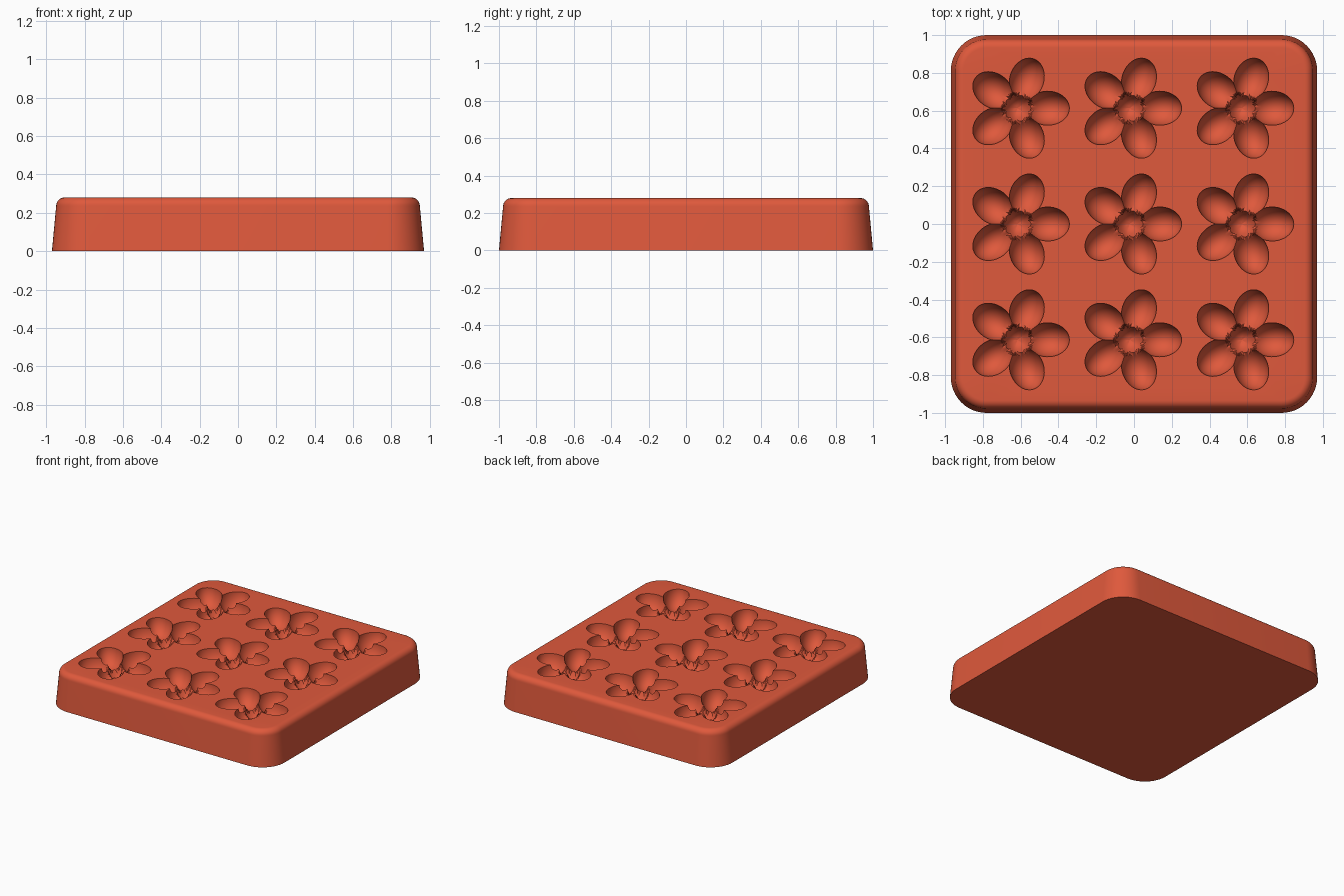
import bpy, bmesh, math
from mathutils import Vector
from mathutils.geometry import delaunay_2d_cdt

cube = bpy.data.objects.get("Cube")
if cube:
    bpy.data.objects.remove(cube, do_unlink=True)

HALF_X, HALF_Y, TOP = 0.97, 1.0, 0.28
CORNER, TAPER, FILLET = 0.19, 0.022, 0.045
PETAL_OFFSET, PETAL_LENGTH, PETAL_WIDTH, PETAL_DEPTH = 0.16, 0.115, 0.09, 0.125
CORE_RADIUS, CORE_DEPTH = 0.082, 0.16
SPOKES, RINGS = 120, 24

terracotta = bpy.data.materials.new("terracotta_red")
terracotta.use_nodes = True
colour = (0.74, 0.10, 0.045, 1)
terracotta.diffuse_color = colour
terracotta.node_tree.nodes["Principled BSDF"].inputs["Base Color"].default_value = colour


def outline(inset, z, steps=12):
    """Rounded rectangle, drawn corner by corner."""
    radius = CORNER - inset
    points = []
    for quarter, (sx, sy) in enumerate([(1, 1), (-1, 1), (-1, -1), (1, -1)]):
        for i in range(steps + 1):
            a = math.pi / 2 * (quarter + i / steps)
            points.append(Vector((sx * (HALF_X - CORNER) + radius * math.cos(a),
                                  sy * (HALF_Y - CORNER) + radius * math.sin(a), z)))
    return points


def petal_angle(angle):
    """Angle from the axis of the nearest of the five petals."""
    step = math.tau / 5
    return angle - step * round(angle / step)


def flower_radius(angle):
    """Distance from the flower centre to its edge."""
    a = petal_angle(angle)
    across = (math.cos(a) / PETAL_LENGTH) ** 2 + (math.sin(a) / PETAL_WIDTH) ** 2
    middle = PETAL_OFFSET * math.cos(a) / PETAL_LENGTH ** 2 / across
    reach = middle ** 2 - ((PETAL_OFFSET / PETAL_LENGTH) ** 2 - 1) / across
    return middle + math.sqrt(reach)


def flower_depth(r, angle):
    """Depth of the deepest oval: a petal or the round core."""
    a = petal_angle(angle)
    petal = 1 - ((r * math.cos(a) - PETAL_OFFSET) / PETAL_LENGTH) ** 2 \
        - (r * math.sin(a) / PETAL_WIDTH) ** 2
    core = 1 - (r / CORE_RADIUS) ** 2
    return max(PETAL_DEPTH * math.sqrt(max(petal, 0)), CORE_DEPTH * math.sqrt(max(core, 0)))


def bridge(bm, low, high):
    for i in range(len(low)):
        j = (i + 1) % len(low)
        bm.faces.new((low[i], low[j], high[j], high[i]))


bm = bmesh.new()

# Tapered walls, rounded upper rim and flat underside
profile = [(0, 0)]
for i in range(9):
    a = math.pi / 2 * i / 8
    profile.append((TAPER + FILLET * (1 - math.cos(a)), TOP - FILLET * (1 - math.sin(a))))
rings = [[bm.verts.new(p) for p in outline(*level)] for level in profile]
for low, high in zip(rings, rings[1:]):
    bridge(bm, low, high)
bm.faces.new(rings[0][::-1])
loops = [[v.co.xy for v in rings[-1]]]

# Flower cavities: five oval petals around a deeper round core
centres = [Vector((col * 0.594 - 0.023, row * 0.613)) for col in (-1, 0, 1) for row in (-1, 0, 1)]
for centre in centres:
    inner = None
    for ring in range(1, RINGS + 1):
        part = math.sin(math.pi / 2 * ring / RINGS)
        verts = []
        for spoke in range(SPOKES):
            a = math.tau * spoke / SPOKES
            r = part * flower_radius(a)
            depth = flower_depth(r, a) if ring < RINGS else 0
            verts.append(bm.verts.new((centre.x + r * math.cos(a),
                                       centre.y + r * math.sin(a), TOP - depth)))
        if inner:
            bridge(bm, inner, verts)
        else:
            bottom = bm.verts.new((centre.x, centre.y, TOP - CORE_DEPTH))
            for i in range(SPOKES):
                bm.faces.new((bottom, verts[i], verts[(i + 1) % SPOKES]))
        inner = verts
    loops.append([v.co.xy for v in inner])

# Flat top around the flowers
points, edges = [], []
for loop in loops:
    start, count = len(points), len(loop)
    points += loop
    edges += [(start + i, start + (i + 1) % count) for i in range(count)]
flat, _, triangles, _, _, _ = delaunay_2d_cdt(points, edges, [], 1, 1e-6)
top_verts = [bm.verts.new((p.x, p.y, TOP)) for p in flat]
for triangle in triangles:
    middle = sum((flat[i] for i in triangle), Vector((0, 0))) / len(triangle)
    offset = min((middle - centre for centre in centres), key=lambda v: v.length)
    if offset.length > flower_radius(math.atan2(offset.y, offset.x)):
        bm.faces.new([top_verts[i] for i in triangle])

bmesh.ops.remove_doubles(bm, verts=bm.verts, dist=1e-5)
bmesh.ops.recalc_face_normals(bm, faces=bm.faces)
mesh = bpy.data.meshes.new("mould_tray")
bm.to_mesh(mesh)
bm.free()
mesh.materials.append(terracotta)
tray = bpy.data.objects.new("mould_tray", mesh)
bpy.context.collection.objects.link(tray)

bpy.ops.object.select_all(action="DESELECT")
tray.select_set(True)
bpy.context.view_layer.objects.active = tray
bpy.ops.object.shade_smooth_by_angle(angle=math.radians(30))
